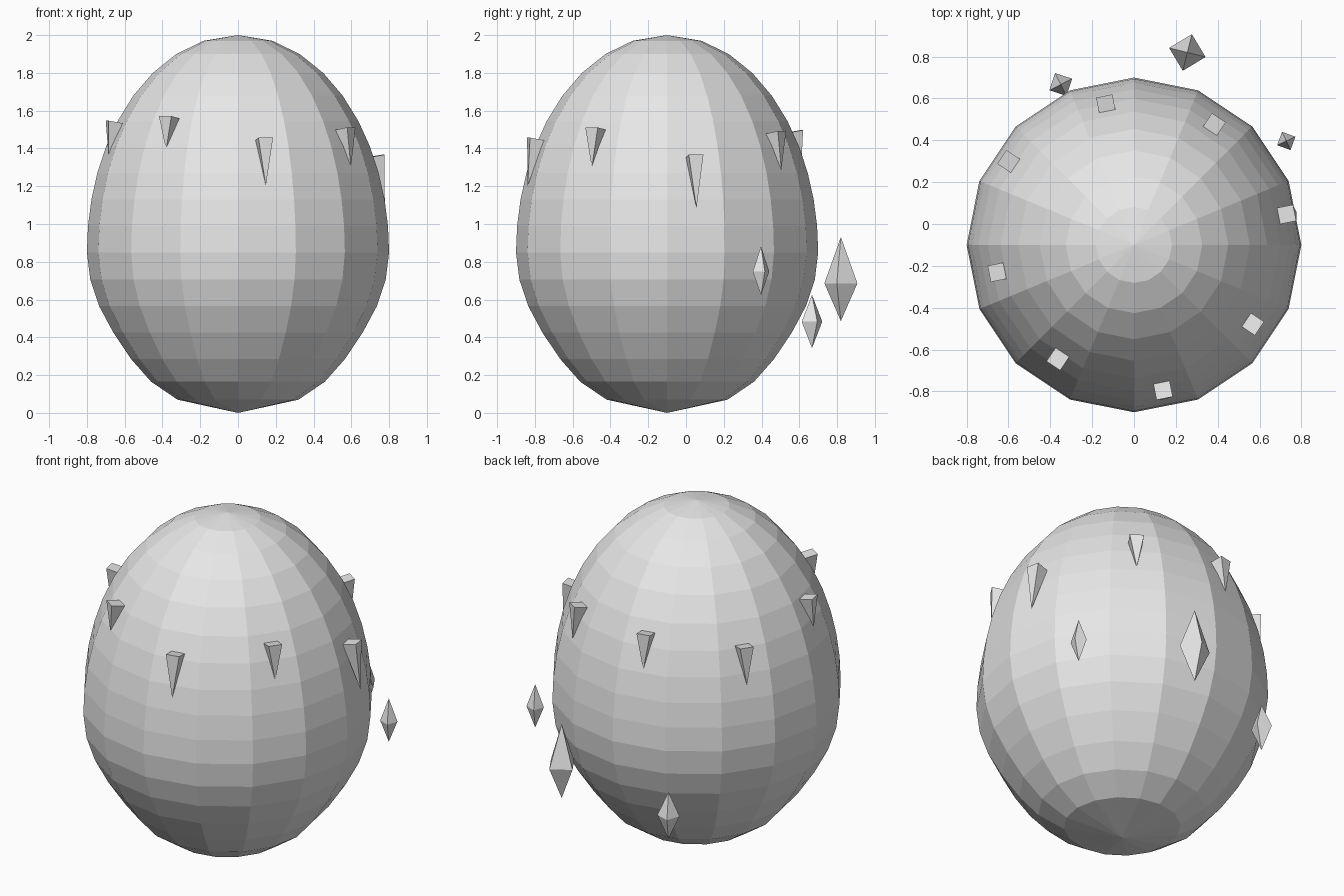
import bpy
from math import cos, sin, radians, sqrt
from mathutils import Matrix, Vector

if "Cube" in bpy.data.objects:
    bpy.data.objects.remove(bpy.data.objects["Cube"])

grey = bpy.data.materials.new("plain_grey")
grey.diffuse_color = (0.8, 0.8, 0.8, 1)
grey.use_nodes = True
grey.node_tree.nodes["Principled BSDF"].inputs["Base Color"].default_value = grey.diffuse_color

EGG_Y = -0.1


def lathe(name, profile, sides, matrix, turn=0.0):
    """Spin (radius, z) points about z; radius 0 makes a point, open ends are capped."""
    verts, rings, faces = [], [], []
    for r, z in profile:
        n = 1 if r == 0 else sides
        rings.append([len(verts) + i for i in range(n)])
        for i in range(n):
            a = turn + radians(360 / sides * i)
            verts.append((r * cos(a), r * sin(a), z))
    for low, high in zip(rings, rings[1:]):
        for i in range(sides):
            j = (i + 1) % sides
            if len(low) == 1:
                faces.append((low[0], high[j], high[i]))
            elif len(high) == 1:
                faces.append((low[i], low[j], high[0]))
            else:
                faces.append((low[i], low[j], high[j], high[i]))
    if len(rings[-1]) > 1:
        faces.append(rings[-1])
    mesh = bpy.data.meshes.new(name)
    mesh.from_pydata(verts, [], faces)
    mesh.materials.append(grey)
    obj = bpy.data.objects.new(name, mesh)
    obj.matrix_world = matrix
    bpy.context.collection.objects.link(obj)
    return obj


# Egg body: measured lower half, elliptical upper half
lower = [(0, 0), (0.32, 0.07), (0.46, 0.165), (0.566, 0.285), (0.66, 0.425),
         (0.735, 0.565), (0.782, 0.705), (0.8, 0.85)]
upper = [(0.8 * sqrt(1 - ((z - 0.85) / 1.15) ** 2), z)
         for z in (0.99, 1.13, 1.27, 1.41, 1.545, 1.68, 1.8, 1.9, 1.97)]
lathe("egg_body", lower + upper + [(0, 2)], 16, Matrix.Translation((0, EGG_Y, 0)))

# Ring of eight square spikes pointing down: radius, top height, length
spikes = [(0.744, 1.36, 0.28), (0.692, 1.485, 0.20), (0.687, 1.49, 0.21), (0.72, 1.43, 0.22),
          (0.667, 1.54, 0.185), (0.656, 1.565, 0.175), (0.709, 1.45, 0.25), (0.682, 1.505, 0.21)]
for i, (r, top, length) in enumerate(spikes):
    a = radians(11.3 + 45 * i)
    place = (Matrix.Translation((r * cos(a), EGG_Y + r * sin(a), top))
             @ Matrix.Rotation(a, 4, 'Z') @ Matrix.Rotation(radians(-10), 4, 'Y'))
    lathe(f"spike_{i + 1}", [(0, -length), (0.056, 0)], 4, place, radians(45))

# Floating crystals: centre, radius, height above and below, turn
crystals = [((0.255, 0.82, 0.686), 0.09, 0.245, 0.20, -14),
            ((-0.35, 0.667, 0.483), 0.061, 0.142, 0.14, 27),
            ((0.728, 0.397, 0.748), 0.048, 0.135, 0.125, 25)]
for i, (centre, r, up, down, turn) in enumerate(crystals):
    lathe(f"crystal_{i + 1}", [(0, -down), (r, 0), (0, up)], 4,
          Matrix.Translation(Vector(centre)), radians(turn))
